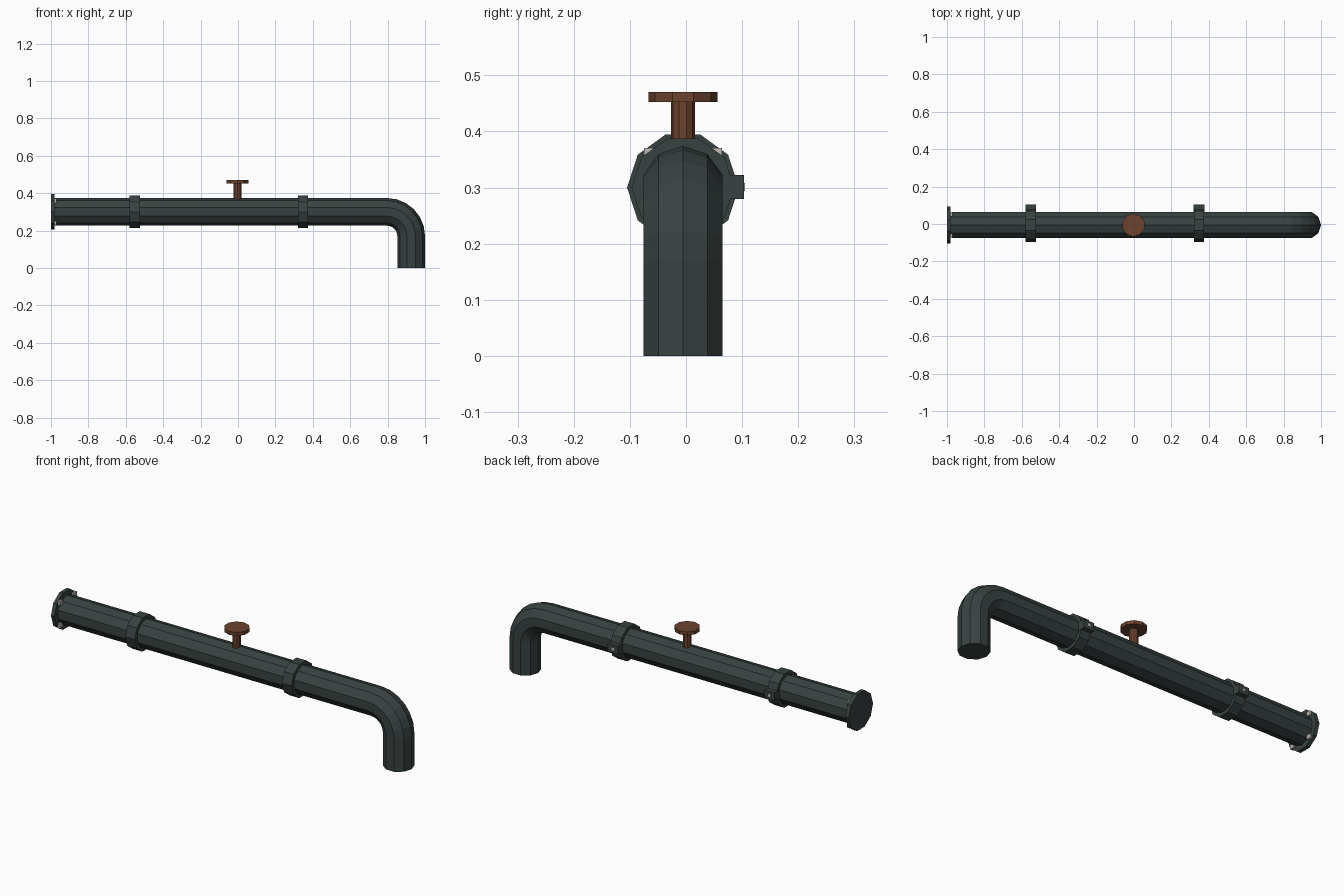
import bpy, bmesh, math
from mathutils import Vector, Matrix

if "Cube" in bpy.data.objects:
    bpy.data.objects.remove(bpy.data.objects["Cube"])

CY, CZ = -0.0055, 0.30      # pipe axis
SIDES = 10


def material(name, rgb):
    m = bpy.data.materials.new(name)
    m.diffuse_color = (*rgb, 1)
    m.use_nodes = True
    m.node_tree.nodes["Principled BSDF"].inputs["Base Color"].default_value = m.diffuse_color
    return m


IRON = material("dark iron", (0.040, 0.054, 0.053))
RUST = material("rust brown", (0.150, 0.056, 0.028))
STEEL = material("pale steel", (0.54, 0.49, 0.45))


def finish(name, bm, mat):
    bmesh.ops.recalc_face_normals(bm, faces=bm.faces)
    me = bpy.data.meshes.new(name)
    bm.to_mesh(me)
    bm.free()
    me.materials.append(mat)
    ob = bpy.data.objects.new(name, me)
    bpy.context.collection.objects.link(ob)
    return ob


def box(name, lo, hi, mat):
    lo, hi = Vector(lo), Vector(hi)
    bm = bmesh.new()
    bmesh.ops.create_cube(bm, size=1, matrix=Matrix.Translation((lo + hi) / 2)
                          @ Matrix.Diagonal((*(hi - lo), 1)))
    return finish(name, bm, mat)


def sweep(name, path, radius, mat, phase=0.0):
    """Ten-sided capped tube along (point, tangent) pairs in the xz plane."""
    bm = bmesh.new()
    rings = []
    for p, t in path:
        side = Vector((0, 1, 0))
        up = t.cross(side)
        rings.append([bm.verts.new(p + radius * (math.cos(a) * up + math.sin(a) * side))
                      for a in (phase + 2 * math.pi * i / SIDES for i in range(SIDES))])
    for a, b in zip(rings, rings[1:]):
        for i in range(SIDES):
            j = (i + 1) % SIDES
            bm.faces.new((a[i], a[j], b[j], b[i]))
    bm.faces.new(rings[0])
    bm.faces.new(rings[-1])
    return finish(name, bm, mat)


def disc(name, start, end, radius, mat):
    """Straight ten-sided cylinder with corners pointing to +y and -y."""
    start, end = Vector(start), Vector(end)
    t = (end - start).normalized()
    return sweep(name, [(start, t), (end, t)], radius, mat, math.pi / 2)


# Main pipe with a downward elbow
R_PIPE, R_BEND, X_DOWN = 0.074, 0.13, 0.926
path = [(Vector((-0.99, CY, CZ)), Vector((1, 0, 0)))]
for i in range(7):
    a = math.pi / 2 * i / 6
    path.append((Vector((X_DOWN - R_BEND + R_BEND * math.sin(a), CY,
                         CZ - R_BEND + R_BEND * math.cos(a))),
                 Vector((math.cos(a), 0, -math.sin(a)))))
path.append((Vector((X_DOWN, CY, 0)), Vector((0, 0, -1))))
sweep("pipe", path, R_PIPE, IRON)

# End flange with four bolts
disc("end_flange", (-1.0, CY, CZ), (-0.98, CY, CZ), 0.0995, IRON)
for sy in (-1, 1):
    for sz in (-1, 1):
        y, z = CY + sy * 0.0575, CZ + sz * 0.059
        box("flange_bolt", (-0.985, y - 0.012, z - 0.011),
            (-0.97, y + 0.012, z + 0.011), STEEL)

# Clamp collars, each with a lug and a small screw at the back
for x in (-0.552, 0.348):
    disc("collar", (x - 0.0275, CY, CZ), (x + 0.0275, CY, CZ), 0.0915, IRON)
    box("collar_lug", (x - 0.029, 0.06, 0.280), (x + 0.029, 0.1035, 0.322), IRON)
    box("lug_screw", (x - 0.007, 0.10, 0.294), (x + 0.007, 0.105, 0.308), STEEL)

# Valve stem and hand wheel
disc("valve_stem", (-0.003, CY, 0.34), (-0.003, CY, 0.455), 0.0215, RUST)
disc("valve_wheel", (-0.003, CY, 0.452), (-0.003, CY, 0.47), 0.0615, RUST)
